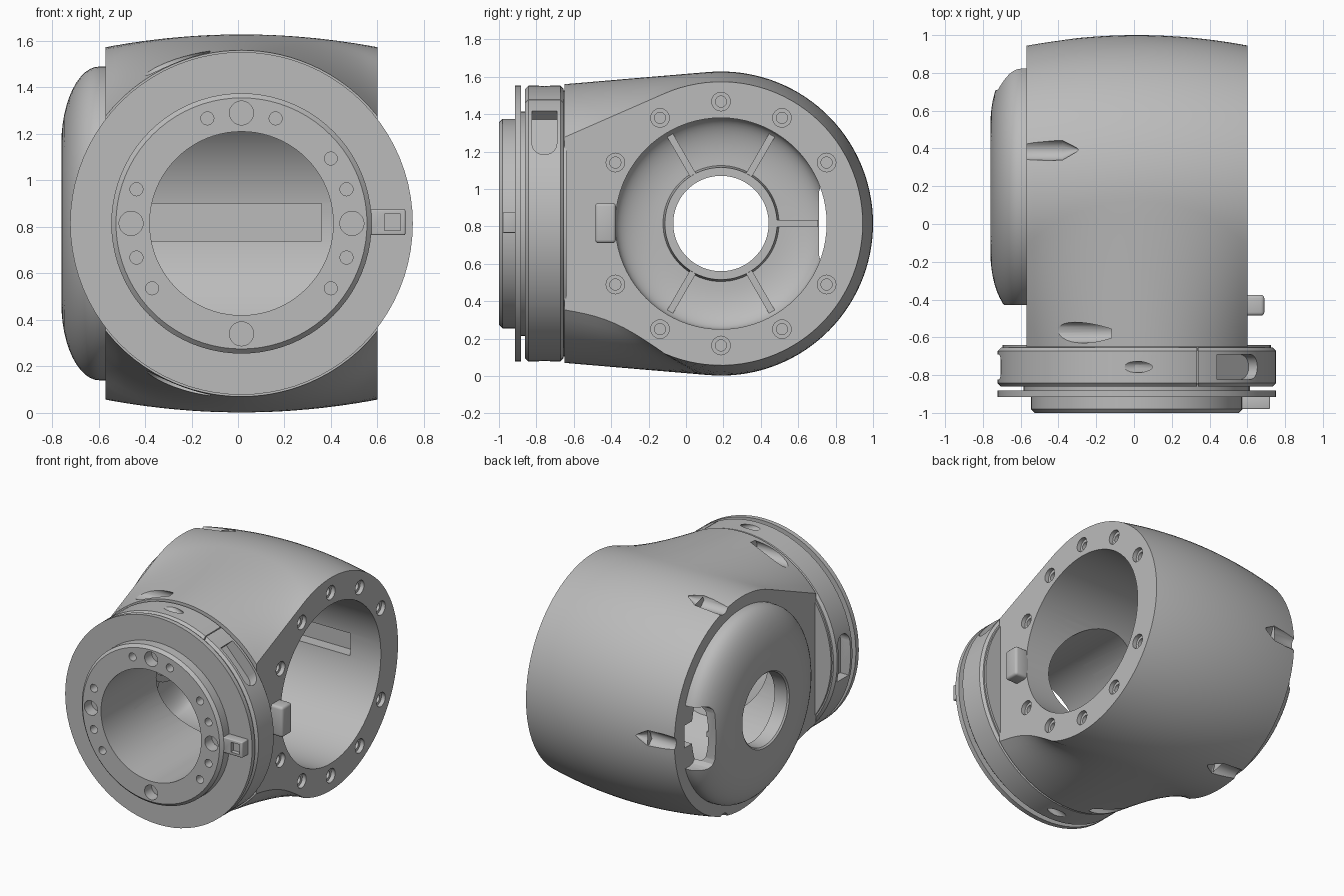
import bpy, bmesh, math
from mathutils import Vector, Matrix

if "Cube" in bpy.data.objects:
    bpy.data.objects.remove(bpy.data.objects["Cube"])

metal = bpy.data.materials.new("satin grey")
metal.use_nodes = True
GREY = (0.5, 0.5, 0.5, 1)
metal.diffuse_color = GREY
metal.node_tree.nodes["Principled BSDF"].inputs["Base Color"].default_value = GREY

CY, CZ = 0.187, 0.815    # centre of the barrel (axis along x)
CX = 0.015               # centre of the neck (axis along y)
HUB = Vector((0, CY, CZ))
NECK = Vector((CX, 0, CZ))
AXES = {"x": (Vector((1, 0, 0)), Vector((0, 1, 0)), Vector((0, 0, 1))),
        "y": (Vector((0, 1, 0)), Vector((1, 0, 0)), Vector((0, 0, 1)))}


def finish(name, bm):
    bmesh.ops.recalc_face_normals(bm, faces=bm.faces)
    me = bpy.data.meshes.new(name)
    bm.to_mesh(me)
    bm.free()
    ob = bpy.data.objects.new(name, me)
    bpy.context.collection.objects.link(ob)
    me.materials.append(metal)
    return ob


def bridge(bm, rings, closed):
    """Skin a list of vertex rings; cap the ends unless closed."""
    pairs = list(zip(rings, rings[1:] + rings[:1] if closed else rings[1:]))
    for a, b in pairs:
        for i in range(len(a)):
            j = (i + 1) % len(a)
            bm.faces.new((a[i], a[j], b[j], b[i]))
    if not closed:
        bm.faces.new(rings[0])
        bm.faces.new(rings[-1])


def lathe(name, profile, axis, centre, steps=80):
    """Spin a closed (radius, along) profile around an axis."""
    along, u, v = AXES[axis]
    bm = bmesh.new()
    rings = []
    for k in range(steps):
        a = math.tau * k / steps
        out = u * math.cos(a) + v * math.sin(a)
        rings.append([bm.verts.new(centre + out * r + along * d) for r, d in profile])
    bridge(bm, rings, True)
    return finish(name, bm)


def rod(name, p, q, r1, r2=None, seg=24):
    p, q = Vector(p), Vector(q)
    bm = bmesh.new()
    m = Matrix.Translation((p + q) / 2) @ (q - p).to_track_quat("Z", "Y").to_matrix().to_4x4()
    bmesh.ops.create_cone(bm, cap_ends=True, segments=seg, radius1=r1,
                          radius2=r1 if r2 is None else r2, depth=(q - p).length, matrix=m)
    return finish(name, bm)


def box(name, lo, hi, bevel=0):
    lo, hi = Vector(lo), Vector(hi)
    bm = bmesh.new()
    bmesh.ops.create_cube(bm, size=1, matrix=Matrix.Translation((lo + hi) / 2)
                          @ Matrix.Diagonal((*(hi - lo), 1)))
    if bevel:
        bmesh.ops.bevel(bm, geom=bm.edges[:], offset=bevel, segments=3, affect="EDGES", profile=0.5)
    return finish(name, bm)


def cut(target, cutters):
    """Subtract every cutter, then discard it."""
    bpy.context.view_layer.objects.active = target
    for c in cutters:
        c.hide_render = True
        mod = target.modifiers.new("cut", "BOOLEAN")
        mod.operation, mod.solver, mod.object = "DIFFERENCE", "EXACT", c
        bpy.ops.object.modifier_apply(modifier=mod.name)
        bpy.data.objects.remove(c)


def polar(axis, centre, angle, r, d):
    along, u, v = AXES[axis]
    a = math.radians(angle)
    return centre + (u * math.cos(a) + v * math.sin(a)) * r + along * d


def oblique(angle, y, surface, r, inner):
    """Drill into the neck at a shallow slant, leaving a lens-shaped mouth."""
    mouth = polar("y", NECK, angle, surface, y)
    way = polar("y", Vector(), 155 if angle > 0 else -155, 1, 0)
    return rod("oblique_hole", mouth + way * 0.25, mouth - way * inner, r)


# Main housing: side profiles, neck edge tangent to a crowned barrel, skinned along x
def side_profile(x):
    s = (x - CX) / 0.585
    R = 0.813 - 0.055 * s * s
    py, pz = -0.65 - CY, math.sqrt(0.745 ** 2 - (x - CX) ** 2)
    tan = math.atan2(pz, py) - math.acos(R / math.hypot(py, pz))
    ty, tz = R * math.cos(tan), R * math.sin(tan)
    n, arc = 10, 64
    line = [(k / n, py + (ty - py) * k / n, pz + (tz - pz) * k / n) for k in range(n)]
    top = [(y, z) for t, y, z in line]
    back = [(R * math.cos(tan - 2 * tan * k / arc), R * math.sin(tan - 2 * tan * k / arc))
            for k in range(arc + 1)]
    low = [(y, -z + 0.045 * s ** 4 * math.sin(math.pi * t)) for t, y, z in reversed(line)]
    return [(x, CY + y, CZ + z) for y, z in top + back + low]


bm = bmesh.new()
N = 28
bridge(bm, [[bm.verts.new(p) for p in side_profile(-0.57 + 1.17 * i / N)] for i in range(N + 1)], False)
housing = finish("housing", bm)

cutters = [rod("main_bore", HUB + Vector((-0.8, 0, 0)), HUB + Vector((0.8, 0, 0)), 0.565, seg=80),
           rod("neck_bore", NECK + Vector((0, -0.8, 0)), NECK + Vector((0, 0.1, 0)), 0.395, seg=80),
           box("cable_groove", (-0.6, 0.6, 0.74), (0.36, 0.83, 0.9))]
# Bolt holes with counterbores on the open face
for a in range(0, 360, 30):
    if a % 180:
        for r, d in ((0.05, 0.57), (0.03, 0.45)):
            cutters.append(rod("bolt_hole", polar("x", HUB, a, 0.652, d), polar("x", HUB, a, 0.652, 0.7), r, seg=16))
# Pointed screw grooves at the capped end
for a in (75, 0, -75):
    start, neck, tip = (polar("x", HUB, a, 0.79, d) for d in (-0.7, -0.38, -0.29))
    cutters += [rod("groove", start, neck, 0.055, seg=16), rod("groove_tip", neck, tip, 0.055, 0.004, 16)]
# Access holes behind the collar
for s in (1, -1):
    cutters.append(rod("access_hole", (-0.6, -0.575, CZ + s * 0.69), (-0.12, -0.575, CZ + s * 0.69), 0.055))
cut(housing, cutters)


# Domed end cap with a central hole
def quarter(a, b, x0, r0, n=12):
    return [(r0 + b * math.cos(math.pi / 2 * k / n), x0 - a * math.sin(math.pi / 2 * k / n))
            for k in range(n + 1)]


outer = [(0.675, -0.56)] + quarter(0.165, 0.335, -0.595, 0.34)
inner = [(0.565, -0.56)] + quarter(0.11, 0.23, -0.61, 0.335)
lip = [(0.265, -0.76), (0.255, -0.75), (0.255, -0.65), (0.3, -0.65), (0.31, -0.72)]
cap = lathe("end_cap", outer + lip + inner[::-1], "x", HUB)
cut(cap, [box("cable_slot", (-0.85, 0.71, 0.59), (-0.5, 1, 1.04), 0.06),
          box("front_flat", (-0.8, -0.6, 0.52), (-0.5, -0.43, 1.12))])

# Radial ribs inside the cap
for a in (0, 60, 120, 240, 300):
    rib = box("cap_rib", (-0.71, 0.28, -0.018), (-0.655, 0.555 if a else 0.52, 0.018))
    rib.data.transform(Matrix.Translation(HUB) @ Matrix.Rotation(math.radians(a), 4, "X"))

# Neck sleeve joining housing, collar and flange
sleeve = lathe("neck_sleeve", [(0.395, -0.9), (0.6, -0.9), (0.6, -0.85), (0.71, -0.85),
                               (0.71, -0.64), (0.395, -0.64)], "y", NECK)

# Clamp collar: slotted screw pockets, slanted holes and a split line
collar = lathe("clamp_collar", [(0.6, -0.86), (0.72, -0.86), (0.737, -0.843), (0.737, -0.672),
                                (0.72, -0.655), (0.6, -0.655)], "y", NECK)
for a in (43, 180):
    for part in (collar, sleeve):
        slot = box("screw_slot", (0.655, -0.823, -0.1), (0.85, -0.691, 0.15))
        slot.data.transform(Matrix.Translation(NECK) @ Matrix.Rotation(math.radians(-a), 4, "Y"))
        side = polar("y", Vector(), a + 90, -0.1, 0)
        cut(part, [slot, rod("slot_end", polar("y", NECK, a, 0.655, -0.757) + side,
                             polar("y", NECK, a, 0.85, -0.757) + side, 0.066)])
for s in (1, -1):
    for part in (collar, sleeve):
        cut(part, [oblique(90 * s, -0.757, 0.737, 0.03, 0.12)])
cut(collar, [box("collar_split", (0.333, -0.9, 1.2), (0.339, -0.6, 1.6))])

# Thin flange disc
lathe("flange_disc", [(0.5, -0.915), (0.737, -0.915), (0.737, -0.882), (0.5, -0.882)], "y", NECK)

# Front ring with bolt circle
ring = lathe("front_ring", [(0.395, -1), (0.54, -1), (0.56, -0.98), (0.56, -0.89), (0.395, -0.89)], "y", NECK)
bolts = [(a, 0.052) for a in (0, 90, 180, 270)]
bolts += [(a, 0.028) for a in (72, 108, 36, 18, 162, -18, -36, 198, 216)]
cut(ring, [rod("ring_hole", polar("y", NECK, a, 0.475, -1.05), polar("y", NECK, a, 0.475, -0.92), r, seg=20)
           for a, r in bolts])

# Locating tabs
latch = box("ring_tab", (0.55, -0.98, 0.765), (0.72, -0.91, 0.875), 0.006)
cut(latch, [box("tab_notch", (0.63, -1, 0.785), (0.7, -0.95, 0.855))])
box("side_tab", (0.58, -0.485, 0.71), (0.69, -0.375, 0.925), 0.018)

# Smooth curved walls, keep machined edges crisp
for ob in [o for o in bpy.context.scene.objects if o.type == "MESH"]:
    bpy.ops.object.select_all(action="DESELECT")
    ob.select_set(True)
    bpy.context.view_layer.objects.active = ob
    bpy.ops.object.shade_smooth_by_angle(angle=math.radians(30))
